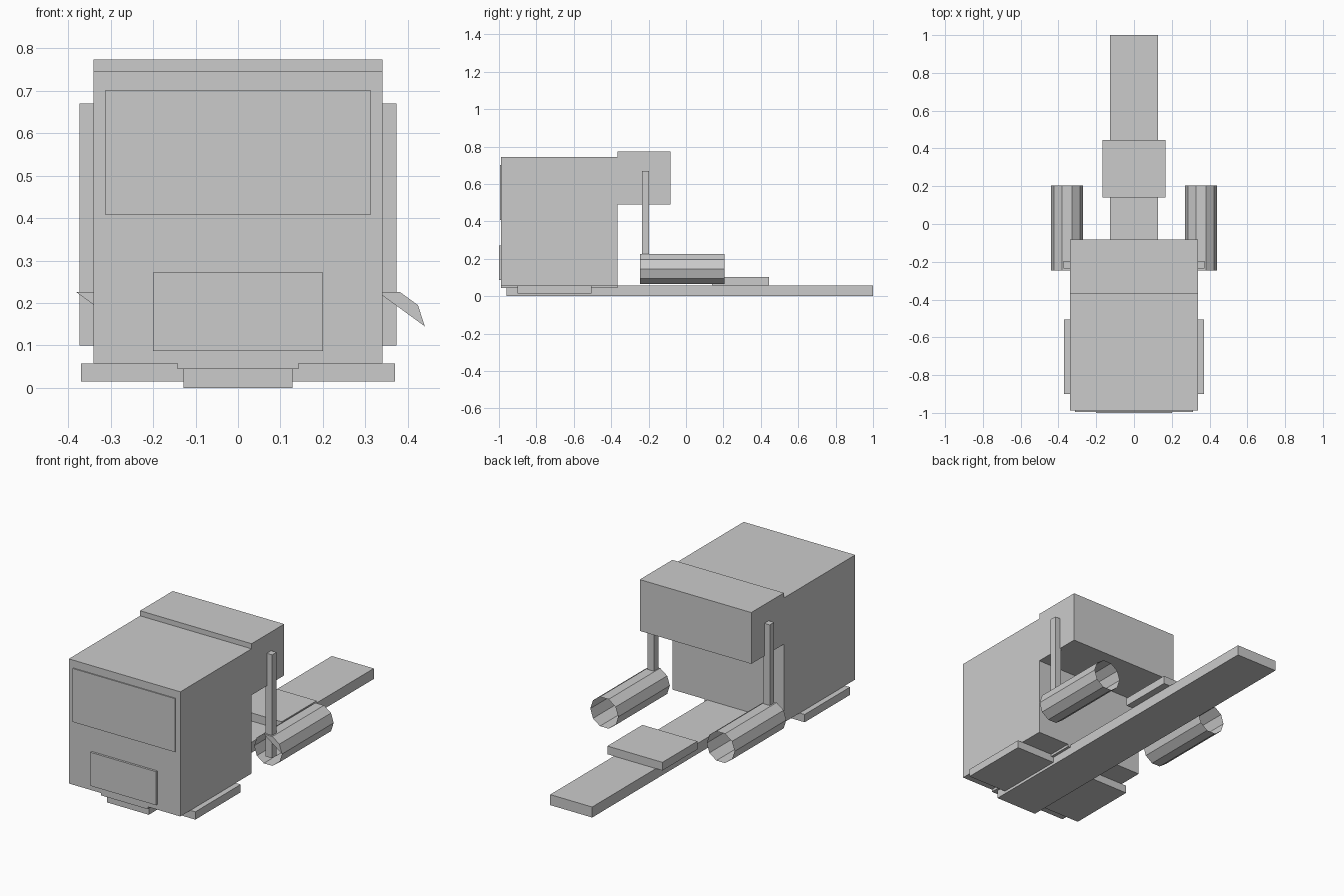
import bpy, bmesh, math

if "Cube" in bpy.data.objects:
    bpy.data.objects.remove(bpy.data.objects["Cube"])

grey = bpy.data.materials.new("plain_grey")
grey.diffuse_color = (0.6, 0.6, 0.6, 1)
grey.use_nodes = True
grey.node_tree.nodes["Principled BSDF"].inputs["Base Color"].default_value = grey.diffuse_color


def mesh_object(name, bm):
    me = bpy.data.meshes.new(name)
    bm.to_mesh(me)
    bm.free()
    me.materials.append(grey)
    ob = bpy.data.objects.new(name, me)
    bpy.context.collection.objects.link(ob)
    return ob


def box(name, x0, x1, y0, y1, z0, z1):
    bm = bmesh.new()
    bmesh.ops.create_cube(bm, size=1)
    for v in bm.verts:
        v.co = (x1 if v.co.x > 0 else x0,
                y1 if v.co.y > 0 else y0,
                z1 if v.co.z > 0 else z0)
    return mesh_object(name, bm)


def tank(name, cx, cz=0.145, r=0.085, y0=-0.245, y1=0.205, n=10):
    # open ten-sided tube with a small partial cap on its front end
    bm = bmesh.new()
    rings = [[bm.verts.new((cx + r * math.cos(math.tau * i / n), y,
                            cz + r * math.sin(math.tau * i / n)))
              for i in range(n)] for y in (y0, y1)]
    a, b = rings
    for i in range(n):
        j = (i + 1) % n
        bm.faces.new((a[i], b[i], b[j], a[j]))
    bm.faces.new(a[:4])
    bmesh.ops.recalc_face_normals(bm, faces=bm.faces)
    return mesh_object(name, bm)


# cab
box("cab", -0.34, 0.34, -0.988, -0.367, 0.058, 0.745)
box("cab_floor", -0.143, 0.143, -0.988, -0.367, 0.045, 0.058)
box("sleeper_overhang", -0.34, 0.34, -0.367, -0.083, 0.49, 0.773)
box("windscreen", -0.312, 0.312, -0.994, -0.988, 0.407, 0.702)
box("grille", -0.2, 0.2, -1.0, -0.988, 0.087, 0.272)

# chassis
box("chassis_rail", -0.128, 0.128, -0.96, 1.0, 0.0, 0.058)
box("coupling_plate", -0.168, 0.168, 0.14, 0.445, 0.058, 0.103)

# parts on both sides
for side, s in (("left", -1), ("right", 1)):
    x0, x1 = sorted((s * 0.128, s * 0.37))
    box(side + "_step", x0, x1, -0.9, -0.505, 0.015, 0.058)
    x0, x1 = sorted((s * 0.333, s * 0.373))
    box(side + "_exhaust_stack", x0, x1, -0.235, -0.197, 0.1, 0.67)
    tank(side + "_fuel_tank", s * 0.355)
